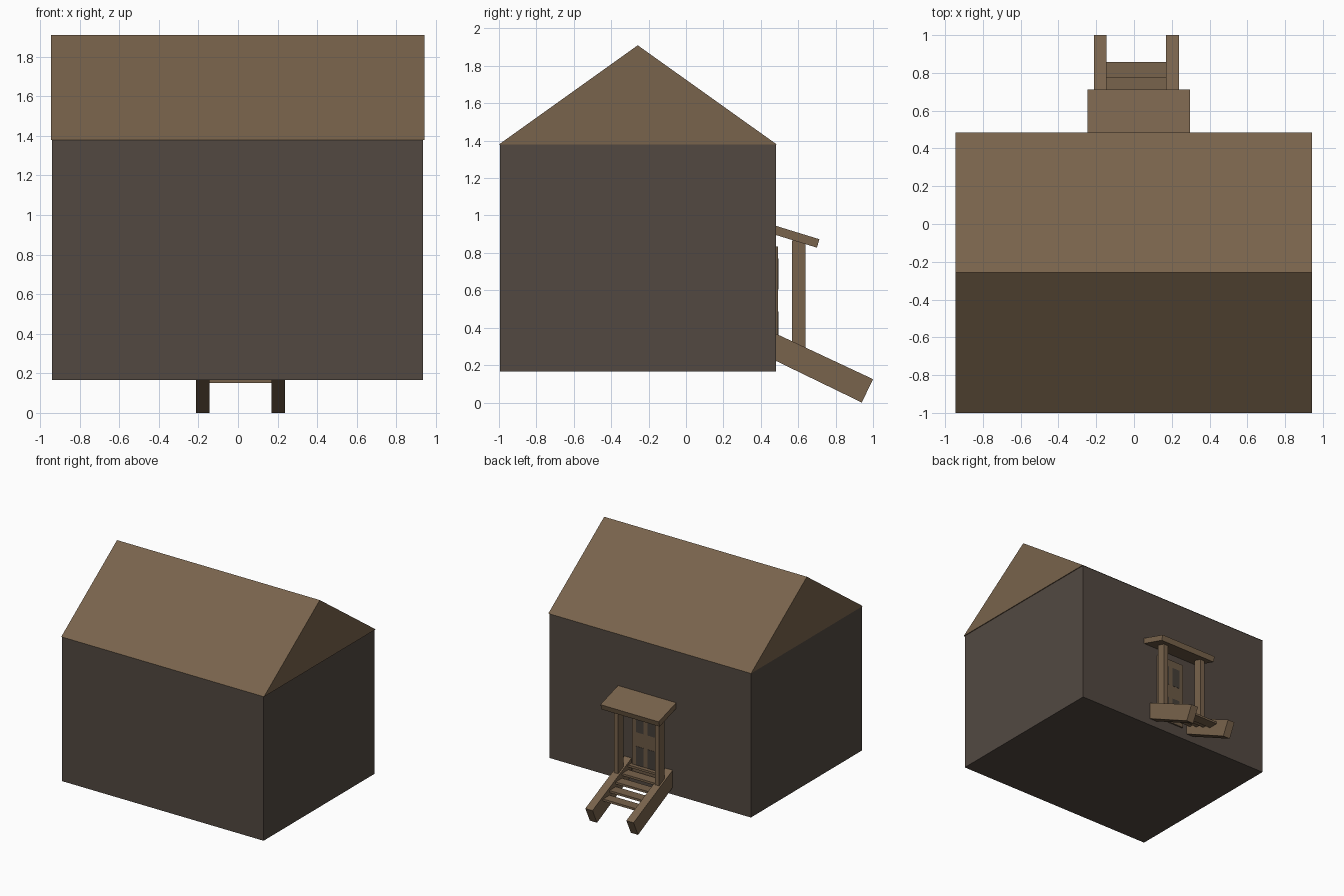
import bpy

if "Cube" in bpy.data.objects:
    bpy.data.objects.remove(bpy.data.objects["Cube"])


def material(name, rgb):
    m = bpy.data.materials.new(name)
    m.diffuse_color = (*rgb, 1)
    m.use_nodes = True
    m.node_tree.nodes["Principled BSDF"].inputs["Base Color"].default_value = m.diffuse_color
    return m


WALL = material("wall_brown", (0.085, 0.066, 0.053))
WOOD = material("wood", (0.19, 0.125, 0.072))
DOOR = material("door_wood", (0.15, 0.10, 0.06))
DARK = material("door_panel", (0.06, 0.05, 0.04))


def extrude_x(name, profile, x0, x1, mat):
    """Solid made by sweeping a (y, z) profile from x0 to x1."""
    n = len(profile)
    area = sum(profile[i][0] * profile[(i + 1) % n][1]
               - profile[(i + 1) % n][0] * profile[i][1] for i in range(n))
    if area < 0:
        profile = profile[::-1]
    verts = [(x, y, z) for x in (x0, x1) for y, z in profile]
    faces = [tuple(reversed(range(n))), tuple(range(n, 2 * n))]
    faces += [(i, (i + 1) % n, n + (i + 1) % n, n + i) for i in range(n)]
    mesh = bpy.data.meshes.new(name)
    mesh.from_pydata(verts, [], faces)
    mesh.materials.append(mat)
    ob = bpy.data.objects.new(name, mesh)
    bpy.context.collection.objects.link(ob)
    return ob


def box(name, x0, x1, y0, y1, z0, z1, mat):
    return extrude_x(name, [(y0, z0), (y1, z0), (y1, z1), (y0, z1)], x0, x1, mat)


# House body and gable roof
box("house_walls", -0.94, 0.935, -0.995, 0.48, 0.165, 1.382, WALL)
extrude_x("gable_roof", [(-1.0, 1.38), (0.485, 1.38), (-0.258, 1.91)],
          -0.945, 0.942, WOOD)

# Door with four recessed-looking panels
box("door", -0.10, 0.16, 0.47, 0.492, 0.26, 0.835, DOOR)
for x0, x1 in ((-0.06, 0.011), (0.049, 0.12)):
    for z0, z1 in ((0.32, 0.487), (0.605, 0.77)):
        box("door_panel", x0, x1, 0.475, 0.494, z0, z1, DARK)

# Porch canopy
extrude_x("canopy", [(0.47, 0.948), (0.713, 0.873), (0.70, 0.828), (0.47, 0.899)],
          -0.245, 0.297, WOOD)

# Stair stringers with a canopy post standing on each
for x0, x1 in ((-0.212, -0.145), (0.17, 0.237)):
    extrude_x("stair_stringer",
              [(0.47, 0.373), (1.0, 0.125), (0.94, 0.0), (0.47, 0.228)], x0, x1, WOOD)
    mid = (x0 + x1) / 2
    box("canopy_post", mid - 0.02, mid + 0.02, 0.567, 0.64, 0.27, 0.865, WOOD)

# Treads between the stringers
for i in range(5):
    front = 0.858 - 0.083 * i
    z = 0.15 + 0.04 * i
    box("stair_tread", -0.145, 0.17, max(front - 0.085, 0.475), front, z, z + 0.018, WOOD)
